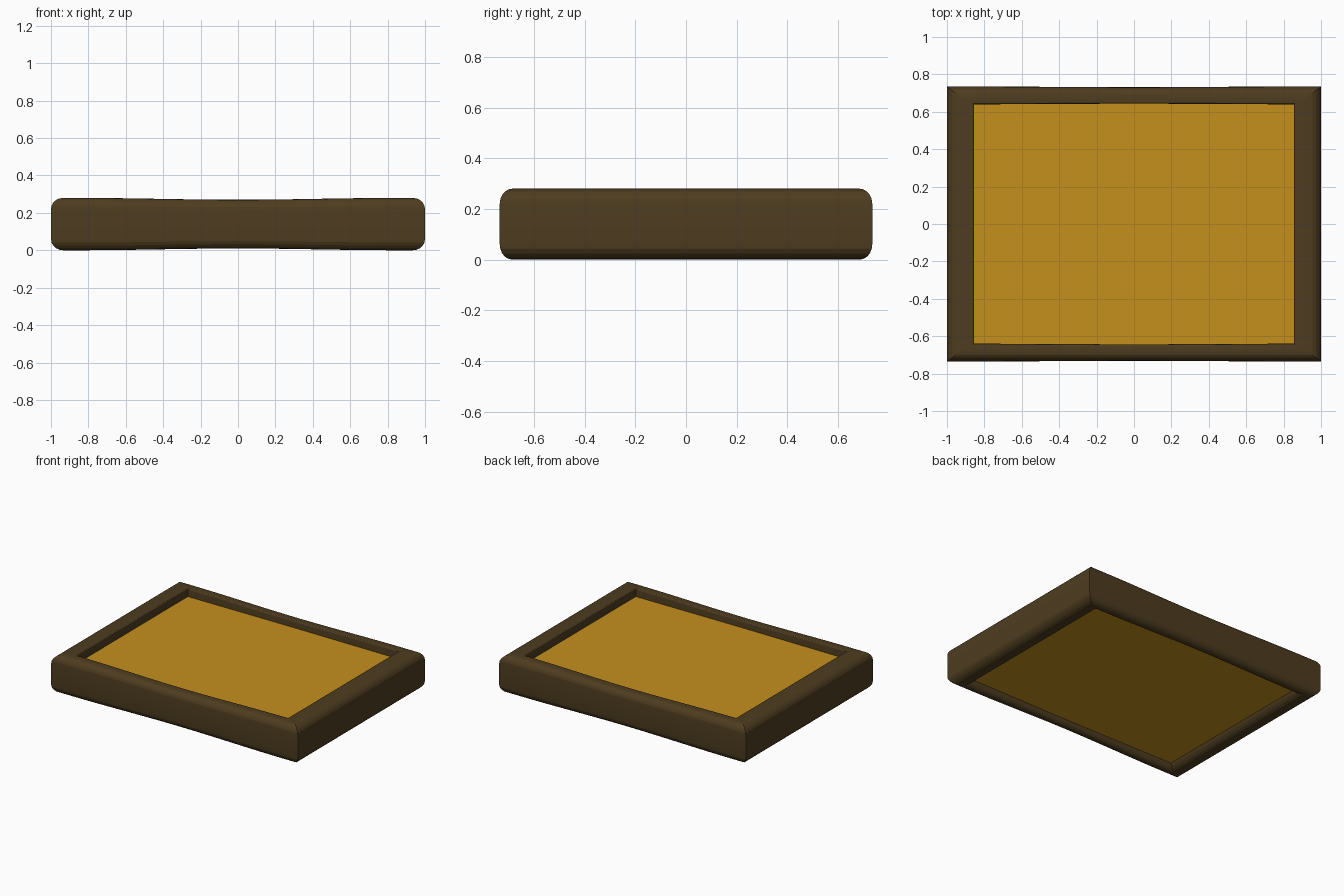
import bpy, bmesh, math

if "Cube" in bpy.data.objects:
    bpy.data.objects.remove(bpy.data.objects["Cube"])


def material(name, rgb):
    m = bpy.data.materials.new(name)
    m.diffuse_color = (*rgb, 1)
    m.use_nodes = True
    m.node_tree.nodes["Principled BSDF"].inputs["Base Color"].default_value = m.diffuse_color
    return m


brown = material("dark_brown", (0.076, 0.046, 0.014))
amber = material("amber", (0.56, 0.28, 0.012))

HX, HY, H = 1.0, 0.735, 0.28      # outer half sizes and height
WX, WY = 0.145, 0.095             # side and front/back rail widths


def section(w, corners, steps=5):
    """Rounded rectangle (inward offset, height about mid-line).
    corners: radius across and up for inner-top, outer-top, outer-bottom, inner-bottom."""
    pts = []
    for q, (sx, sz) in enumerate([(1, 1), (-1, 1), (-1, -1), (1, -1)]):
        r, rz = corners[q]
        for i in range(steps + 1):
            a = math.pi / 2 * (q + i / steps)
            pts.append((w / 2 + sx * (w / 2 - r) + r * math.cos(a),
                        sz * (H / 2 - rz) + rz * math.sin(a)))
    return pts


side_sec = section(WX, [(0.008, 0.008), (0.065, 0.06), (0.065, 0.06), (0.06, 0.06)])
rail_sec = section(WY, [(0.010, 0.012), (0.05, 0.06), (0.05, 0.06), (0.035, 0.06)])


def rail(name, rings):
    """Skin a run of equal point rings; open mitred ends meet the neighbour."""
    bm = bmesh.new()
    loops = [[bm.verts.new(p) for p in ring] for ring in rings]
    for a, b in zip(loops, loops[1:]):
        n = len(a)
        for i in range(n):
            j = (i + 1) % n
            bm.faces.new((a[i], a[j], b[j], b[i]))
    bmesh.ops.recalc_face_normals(bm, faces=bm.faces)
    me = bpy.data.meshes.new(name)
    bm.to_mesh(me)
    bm.free()
    ob = bpy.data.objects.new(name, me)
    bpy.context.collection.objects.link(ob)
    me.materials.append(brown)
    bpy.ops.object.select_all(action='DESELECT')
    ob.select_set(True)
    bpy.context.view_layer.objects.active = ob
    bpy.ops.object.shade_smooth_by_angle(angle=math.radians(15))


def mitre(sx, sy):
    return [(sx * (HX - a[0]), sy * (HY - b[0]), H / 2 + a[1])
            for a, b in zip(side_sec, rail_sec)]


# Side rails: straight
for sx, name in ((1, "right_rail"), (-1, "left_rail")):
    rail(name, [mitre(sx, -1), mitre(sx, 1)])

# Front and back rails: slightly slimmer in the middle
for sy, name in ((-1, "front_rail"), (1, "back_rail")):
    rings = [mitre(-1, sy)]
    for i in range(-6, 7):
        x = i / 6 * 0.8
        k = 1 - 0.035 * (1 + math.cos(math.pi * x / 0.85))
        rings.append([(x, sy * (HY - WY / 2 - (o - WY / 2) * k), H / 2 + z * k)
                      for o, z in rail_sec])
    rings.append(mitre(1, sy))
    rail(name, rings)

# Inset panel, its edges buried in the frame
z0, z1 = 0.045, 0.22
bpy.ops.mesh.primitive_cube_add(size=1, location=(0, 0, (z0 + z1) / 2))
panel = bpy.context.object
panel.name = "panel"
panel.scale = (1.78, 1.32, z1 - z0)
panel.data.materials.append(amber)
